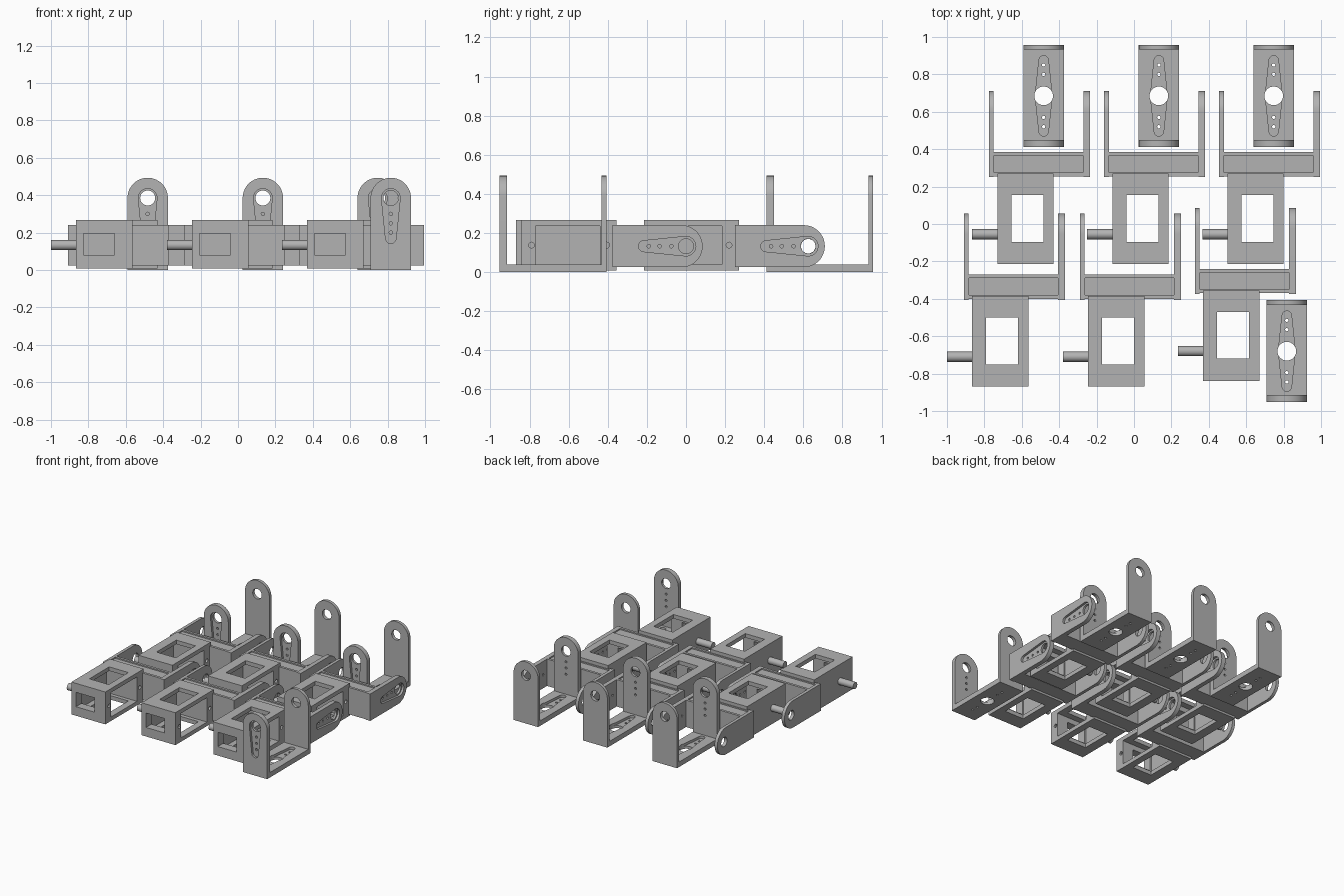
import bpy, bmesh, math

if "Cube" in bpy.data.objects:
    bpy.data.objects.remove(bpy.data.objects["Cube"])

gray = bpy.data.materials.new("plain gray")
gray.diffuse_color = (0.45, 0.45, 0.45, 1)
gray.use_nodes = True
gray.node_tree.nodes["Principled BSDF"].inputs["Base Color"].default_value = gray.diffuse_color


def prism(name, outline, axis, lo, hi):
    """Extrude a 2D outline along an axis from lo to hi."""
    place = {"x": lambda u, v, w: (w, u, v),
             "y": lambda u, v, w: (u, w, v),
             "z": lambda u, v, w: (u, v, w)}[axis]
    bm = bmesh.new()
    a = [bm.verts.new(place(u, v, lo)) for u, v in outline]
    b = [bm.verts.new(place(u, v, hi)) for u, v in outline]
    n = len(a)
    bm.faces.new(a)
    bm.faces.new(b[::-1])
    for i in range(n):
        bm.faces.new((a[i], b[i], b[(i + 1) % n], a[(i + 1) % n]))
    bmesh.ops.recalc_face_normals(bm, faces=bm.faces)
    me = bpy.data.meshes.new(name)
    bm.to_mesh(me)
    bm.free()
    me.materials.append(gray)
    ob = bpy.data.objects.new(name, me)
    bpy.context.collection.objects.link(ob)
    return ob


def box(name, x0, x1, y0, y1, z0, z1):
    return prism(name, [(x0, y0), (x1, y0), (x1, y1), (x0, y1)], "z", z0, z1)


def arc(c, r, a0, a1, n):
    return [(c[0] + r * math.cos(a0 + (a1 - a0) * i / n),
             c[1] + r * math.sin(a0 + (a1 - a0) * i / n)) for i in range(n + 1)]


def circle(c, r, n=32):
    return arc(c, r, 0, math.tau, n)[:-1]


def horn(c, r1, d, r2, ang):
    """Tapered outline: big circle at c, small circle at distance d towards ang."""
    b = math.acos((r1 - r2) / d)
    tip = (c[0] + d * math.cos(ang), c[1] + d * math.sin(ang))
    return (arc(c, r1, ang + b, ang + math.tau - b, 24)
            + arc(tip, r2, ang - b, ang + b, 12))


def cut(ob, *cutters):
    """Subtract the cutters and bake the result."""
    for c in cutters:
        m = ob.modifiers.new("cut", "BOOLEAN")
        m.operation, m.solver, m.object = "DIFFERENCE", "EXACT", c
        bpy.context.view_layer.update()
        dg = bpy.context.evaluated_depsgraph_get()
        me = bpy.data.meshes.new_from_object(ob.evaluated_get(dg))
        ob.modifiers.clear()
        ob.data = me
        bpy.data.objects.remove(c)


def dots(axis, pts, lo, hi, r=0.009):
    return [prism("dot", circle(p, r, 12), axis, lo, hi) for p in pts]


# --- servo holder: hollow body with windows ---
body = box("servo_body", -.865, -.565, -.87, -.385, .008, .267)
cut(body,
    box("cavity", -.835, -.5, -.80, -.47, .04, .235),
    box("top_window", -.79, -.62, -.75, -.50, -.1, .4),
    box("front_window", -.825, -.66, -.95, -.7, .08, .195),
    *dots("x", [(-.82, .138), (-.435, .138)], -.63, -.5, .015))

# axle peg on the closed side
peg = prism("axle_peg", circle((-.71, .133), .027, 24), "x", -1, -.86)

# cross bar with a shallow recessed top
bar = box("cross_bar", -.885, -.405, -.40, -.27, .025, .24)
cut(bar, box("recess", -.883, -.407, -.38, -.29, .23, .3))

# rounded side arms
zc, half = .1325, .1075
arm_shape = [(-.405, zc - half)] + arc((-.0525, zc), half, -math.pi / 2, math.pi / 2, 24) + [(-.405, zc + half)]
thin_arm = prism("thin_arm", arm_shape, "x", -.91, -.885)
cut(thin_arm, prism("hole", circle((-.03, zc), .037), "x", -1, -.8))
horn_arm = prism("horn_arm", arm_shape, "x", -.405, -.37)
cut(horn_arm,
    prism("horn", horn((-.03, zc), .05, .215, .028, math.pi), "x", -.388, -.3),
    prism("hole", circle((-.03, zc), .038), "x", -.5, -.3),
    *dots("x", [(y, zc) for y in (-.22, -.165, -.105)], -.45, -.3))
holder = [body, peg, bar, thin_arm, horn_arm]

# --- U bracket, centred on x = 0, y = 0 ---
hw = .108
floor = box("bracket_floor", -hw, hw, -.235, .2475, 0, .04)
cut(floor,
    prism("horn", horn((0, 0), .045, .19, .025, math.pi / 2), "z", .02, .1),
    prism("horn", horn((0, 0), .045, .19, .025, -math.pi / 2), "z", .02, .1),
    prism("hole", circle((0, 0), .05), "z", -.1, .1),
    *dots("z", [(0, s * y) for s in (-1, 1) for y in (.115, .165)], -.1, .1))

up_shape = [(-hw, 0), (hw, 0)] + arc((0, .385), hw, 0, math.pi, 28)
front_up = prism("bracket_horn_arm", up_shape, "y", -.2725, -.235)
cut(front_up,
    prism("horn", horn((0, .385), .05, .215, .028, -math.pi / 2), "y", -.4, -.254),
    prism("hole", circle((0, .385), .04), "y", -.4, -.1),
    *dots("y", [(0, z) for z in (.3, .25, .2)], -.4, -.1))
back_up = prism("bracket_thin_arm", up_shape, "y", .2475, .2725)
cut(back_up, prism("hole", circle((0, .385), .04), "y", .1, .4))
bracket = [floor, front_up, back_up]

# smooth round walls, keep hard edges
for ob in holder + bracket:
    bpy.ops.object.select_all(action="DESELECT")
    ob.select_set(True)
    bpy.context.view_layer.objects.active = ob
    bpy.ops.object.shade_smooth_by_angle(angle=math.radians(30))


def repeat(parts, places):
    for x, y in places[1:]:
        for p in parts:
            c = p.copy()
            c.location = (x, y, 0)
            bpy.context.collection.objects.link(c)
    for p in parts:
        p.location = (*places[0], 0)


# two rows of holders, three brackets behind and one in front
repeat(holder, [(0, 0), (.62, 0), (1.235, .03),
                (.135, .655), (.75, .655), (1.365, .655)])
repeat(bracket, [(-.483, .685), (.133, .685), (.747, .685), (.817, -.68)])
